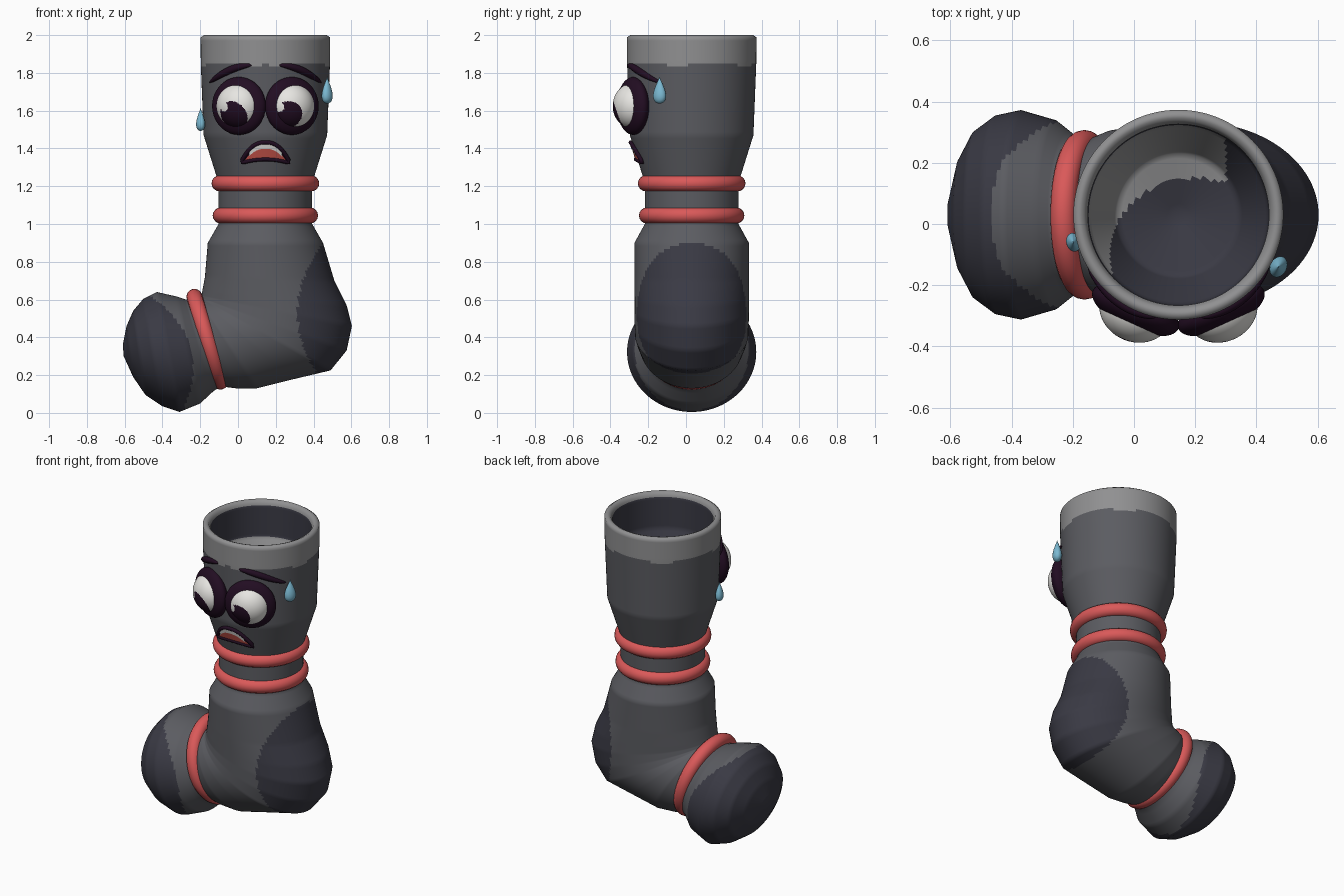
import bpy, bmesh
from math import sin, cos, pi, sqrt, asin, hypot, atan2, ceil
from mathutils import Vector, Matrix

if "Cube" in bpy.data.objects:
    bpy.data.objects.remove(bpy.data.objects["Cube"])


def material(name, r, g, b):
    m = bpy.data.materials.new(name)
    m.use_nodes = True
    m.diffuse_color = (r, g, b, 1)
    m.node_tree.nodes["Principled BSDF"].inputs["Base Color"].default_value = (r, g, b, 1)
    return m


GREY = material("sock grey", .105, .107, .12)
DARK = material("heel and toe charcoal", .042, .042, .058)
CUFF = material("cuff light grey", .28, .28, .285)
RED = material("band red", .70, .10, .10)
PLUM = material("outline plum", .016, .004, .016)
WHITE = material("eye white", .80, .79, .76)
BLUE = material("sweat blue", .20, .49, .65)
LIP = material("mouth red", .58, .09, .07)

AX, AY = .145, .03     # axis of the leg


def finish(name, bm, mats, rule=None):
    """Turn a bmesh into a smooth object, colouring faces by a rule."""
    bmesh.ops.recalc_face_normals(bm, faces=bm.faces)
    for f in bm.faces:
        f.smooth = True
        if rule:
            f.material_index = rule(f.calc_center_median())
    me = bpy.data.meshes.new(name)
    bm.to_mesh(me)
    bm.free()
    for m in mats:
        me.materials.append(m)
    ob = bpy.data.objects.new(name, me)
    bpy.context.scene.collection.objects.link(ob)
    return ob


def skin(bm, rings, caps=True):
    """Bridge closed rings of points with quads."""
    loops = [[bm.verts.new(p) for p in r] for r in rings]
    n = len(loops[0])
    for a, b in zip(loops, loops[1:]):
        for i in range(n):
            j = (i + 1) % n
            bm.faces.new((a[i], a[j], b[j], b[i]))
    if caps:
        bm.faces.new(loops[0])
        bm.faces.new(loops[-1])


# Sock body: inside of the cuff, over the rim, down the leg (height, radius)
leg = [(1.55, .02), (1.6, .2), (1.77, .293), (1.97, .296), (1.993, .308), (2, .325),
       (1.988, .343), (1.85, .342), (1.47, .327), (1.25, .258), (1.2, .248), (1, .248)]
sections = [(AX - r, z, AX + r, z, r) for z, r in leg]
# Then heel, foot and toe: front/top point, back/sole point, half width
sections += [
    (-.16, .9, .45, .9, .303), (-.175, .72, .51, .7, .303), (-.19, .64, .575, .57, .303),
    (-.195, .62, .603, .46, .303), (-.2, .61, .575, .33, .302), (-.203, .61, .49, .225, .30),
    (-.208, .61, .3, .18, .292), (-.213, .61, .1, .13, .278), (-.218, .61, -.01, .13, .258),
    (-.235, .61, -.09, .14, .243), (-.275, .6, -.13, .115, .262), (-.32, .615, -.2, .05, .31),
    (-.43, .64, -.31, .005, .342), (-.5, .605, -.4, .035, .325), (-.555, .54, -.49, .095, .272),
    (-.59, .46, -.555, .19, .18), (-.61, .36, -.605, .3, .04)]
STEP, SEG = .018, 112
dense = []
for a, b in zip(sections, sections[1:]):
    k = ceil(max(hypot(a[0] - b[0], a[1] - b[1]), hypot(a[2] - b[2], a[3] - b[3])) / STEP)
    dense += [[p + (q - p) * i / k for p, q in zip(a, b)] for i in range(k)]
dense.append(sections[-1])
rings = []
for lx, lz, rx, rz, w in dense:
    ring = []
    for i in range(SEG):
        t = 2 * pi * i / SEG
        c = (1 - cos(t)) / 2
        ring.append((lx + (rx - lx) * c, AY + w * sin(t), lz + (rz - lz) * c))
    rings.append(ring)


def sock_colour(p):
    r = hypot(p.x - AX, p.y - AY)
    if p.z > 1.5 and r < .3:                      # inside the cuff
        if p.z > 1.975:
            return 2
        floor = hypot((p.x - .2) / .28, (p.y + .1) / .25) < 1
        return 2 if p.z < 1.77 and not floor and p.x < .3 else 1
    a = atan2(p.y - AY, p.x - AX)
    if p.z > 1.845 + .008 * sin(5 * a) + .005 * sin(11 * a):
        return 2
    if p.z < 1 and p.x > .315 + (p.z - .53) ** 2:  # heel patch
        return 1
    dx, dz = p.x + .16, p.z - .39                 # toe patch
    along, across = -.956 * dx - .294 * dz, .294 * dx - .956 * dz
    return 1 if along > .1 + 1.3 * across ** 2 else 0


bm = bmesh.new()
skin(bm, rings)
finish("sock_body", bm, [GREY, DARK, CUFF], sock_colour)


# Red bands
def band(name, centre, tilt, major, minor=.042):
    bpy.ops.mesh.primitive_torus_add(major_segments=64, minor_segments=16, major_radius=major,
                                     minor_radius=minor, location=centre, rotation=(0, tilt, 0))
    ob = bpy.context.object
    ob.name = name
    ob.data.materials.append(RED)
    for f in ob.data.polygons:
        f.use_smooth = True


band("upper_ankle_band", (AX, AY, 1.215), 0, .243)
band("lower_ankle_band", (AX, AY, 1.045), 0, .237)
band("toe_band", (-.162, AY, .39), 1.273, .235)


def on_leg(x, z, lift=0):
    """Point on the front of the leg."""
    r = .34 - .04 * (1.85 - z) if z > 1.47 else .327 - .314 * (1.47 - z)
    r += lift
    return Vector((x, AY - sqrt(max(r * r - (x - AX) ** 2, 0)), z))


# Eyes: plum socket and white ball with pupil and glint
def ellipsoid(name, radius, depth, spot, turn, mats, rule=None):
    b = bmesh.new()
    bmesh.ops.create_uvsphere(b, u_segments=80, v_segments=56, radius=1)
    b.transform(Matrix.Diagonal((radius, depth, radius, 1)) @ Matrix.Rotation(pi / 2, 4, 'X'))
    ob = finish(name, b, mats, rule)
    ob.location = spot
    ob.rotation_euler.z = turn


for side, dx, pu in (("right", -.14, .002), ("left", .14, -.058)):
    turn = asin(dx / .34)
    spot = (AX + dx, AY - .34 * cos(turn), 1.625)

    def eye_colour(p, pu=pu):
        if p.y > 0 or hypot(p.x - pu + .045, p.z + .005) < .025:
            return 0
        return 1 if hypot(p.x - pu, p.z + .05) < .075 else 0

    ellipsoid(side + "_eye_socket", .153, .065, spot, turn, [PLUM])
    ellipsoid(side + "_eyeball", .121, .105, spot, turn, [WHITE, PLUM], eye_colour)


# Tubes following the leg: eyebrows and mouth outline
def tube(name, pts, radii, mat, closed=False):
    cu = bpy.data.curves.new(name, 'CURVE')
    cu.dimensions = '3D'
    cu.bevel_depth = 1
    cu.bevel_resolution = 3
    cu.use_fill_caps = True
    sp = cu.splines.new('POLY')
    sp.points.add(len(pts) - 1)
    for q, p, r in zip(sp.points, pts, radii):
        q.co = (*p, 1)
        q.radius = r
    sp.use_cyclic_u = closed
    sp.use_smooth = True
    cu.materials.append(mat)
    ob = bpy.data.objects.new(name, cu)
    bpy.context.scene.collection.objects.link(ob)


N = 20
for side, s in (("right", -1), ("left", 1)):
    pts, radii = [], []
    for i in range(N + 1):
        t = i / N
        pts.append(on_leg(AX + s * (.075 + .22 * t), 1.84 - .09 * t ** 1.3 + .012 * sin(pi * t), .003))
        radii.append(.004 + .016 * sin(pi * t) ** .6 if 0 < i < N else .003)
    tube(side + "_eyebrow", pts, radii, PLUM)


# Mouth: arched opening, t runs from -1 to 1
def top(t):
    return 1.34 + .092 * (1 - abs(t) ** 2.4)


def bottom(t):
    return 1.325 + .018 * (1 - t * t)


def plate(name, low, high, half, lift, mat):
    """Thin patch lying on the leg between two curves."""
    b = bmesh.new()
    rows = 6
    cols = []
    for i in range(N + 1):
        t = (2 * i / N - 1) * half
        cols.append([b.verts.new(on_leg(AX + .122 * t, low(t) + (high(t) - low(t)) * j / rows, lift))
                     for j in range(rows + 1)])
    for a, c in zip(cols, cols[1:]):
        for j in range(rows):
            b.faces.new((a[j], c[j], c[j + 1], a[j + 1]))
    finish(name, b, [mat])


plate("mouth_opening", bottom, top, 1, .006, PLUM)
plate("tongue", bottom, lambda t: top(t) - .026, .88, .012, LIP)
plate("teeth", lambda t: top(t) - .034, lambda t: top(t) - .006, .72, .015, WHITE)
ts = [2 * i / N - 1 for i in range(N + 1)]
edge = [on_leg(AX + .122 * t, top(t), .008) for t in ts]
edge += [on_leg(AX + .122 * t, bottom(t), .008) for t in reversed(ts)]
tube("mouth_outline", edge, [.011] * len(edge), PLUM, True)


# Sweat drops
def drop(name, spot, height, width):
    b = bmesh.new()
    loops = []
    for i in range(17):
        t = pi * (.02 + .96 * i / 16)
        r = width * sin(t) * sin(t / 2) ** 1.6 * 1.25
        loops.append([(r * .75 * cos(2 * pi * j / 24), r * sin(2 * pi * j / 24),
                       height / 2 * cos(t)) for j in range(24)])
    skin(b, loops)
    ob = finish(name, b, [BLUE])
    ob.location = spot
    ob.rotation_euler.z = atan2(spot[1] - AY, spot[0] - AX)


drop("left_sweat_drop", (.472, -.14, 1.71), .145, .042)
drop("right_sweat_drop", (-.198, -.06, 1.555), .125, .036)
